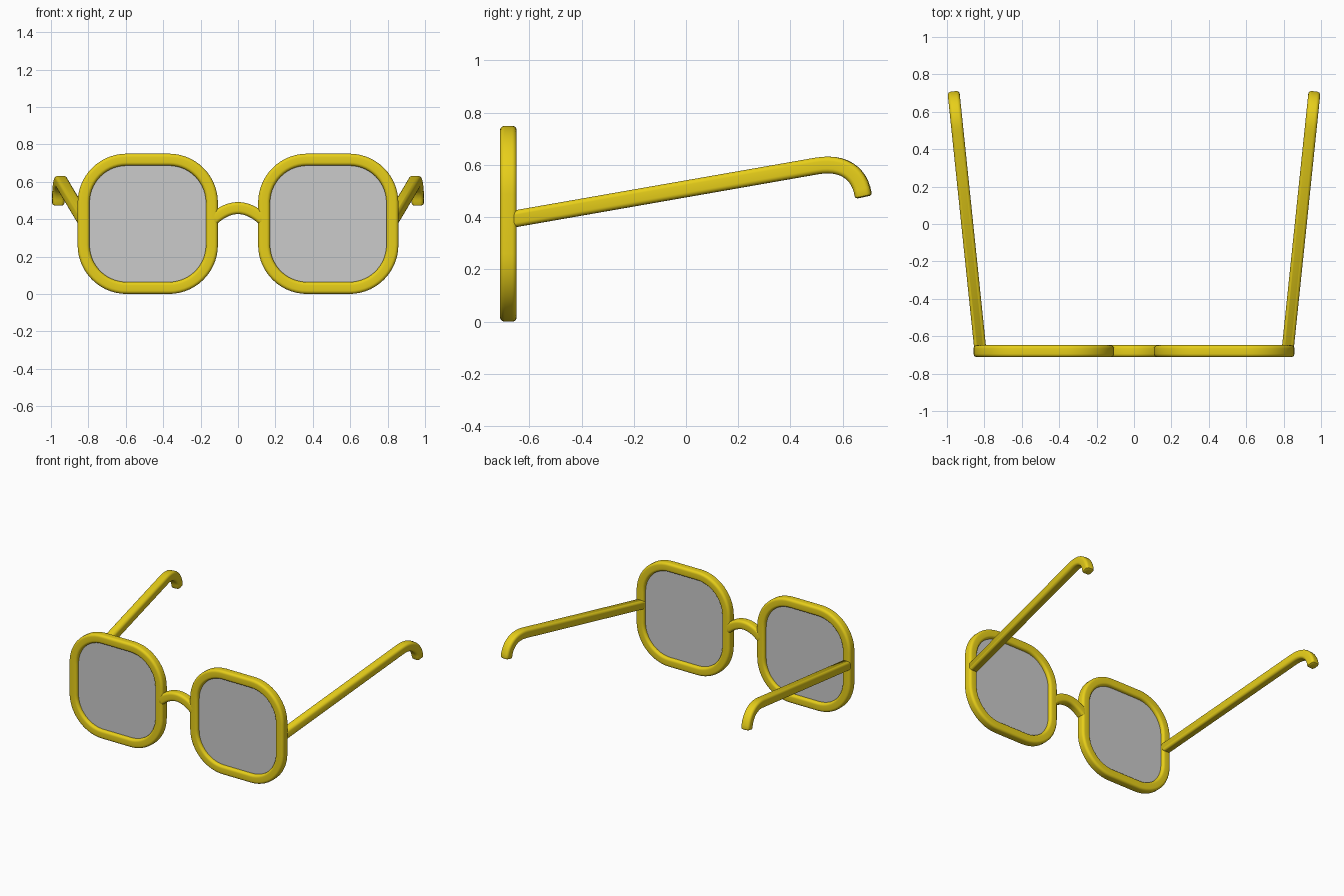
import bpy, bmesh
from math import sin, cos, pi
from mathutils import Vector

if "Cube" in bpy.data.objects:
    bpy.data.objects.remove(bpy.data.objects["Cube"])

HALF = 0.032      # half thickness of the frame wire
RIM_X, RIM_Y, RIM_Z = 0.4825, -0.68, 0.375

gold = bpy.data.materials.new("gold_yellow")
gold.diffuse_color = (0.80, 0.62, 0.01, 1)
gold.use_nodes = True
gold.node_tree.nodes["Principled BSDF"].inputs["Base Color"].default_value = gold.diffuse_color


def rounded_rect(half, radius, seg):
    pts = []
    for i, (sx, sy) in enumerate([(1, 1), (-1, 1), (-1, -1), (1, -1)]):
        for k in range(seg + 1):
            a = (i + k / seg) * pi / 2
            pts.append((sx * (half - radius) + radius * cos(a),
                        sy * (half - radius) + radius * sin(a)))
    return pts


def finish(name, bm, mat=None):
    bmesh.ops.recalc_face_normals(bm, faces=bm.faces)
    me = bpy.data.meshes.new(name)
    bm.to_mesh(me)
    bm.free()
    ob = bpy.data.objects.new(name, me)
    bpy.context.collection.objects.link(ob)
    if mat:
        me.materials.append(mat)
    bpy.ops.object.select_all(action='DESELECT')
    ob.select_set(True)
    bpy.context.view_layer.objects.active = ob
    bpy.ops.object.shade_smooth_by_angle(angle=0.7)
    return ob


def sweep(name, path, normal, closed=False):
    """Sweep a soft square section along a planar path."""
    bm = bmesh.new()
    path = [Vector(p) for p in path]
    normal = Vector(normal).normalized()
    n = len(path)
    section = rounded_rect(HALF, 0.018, 5)
    rings = []

    def ring(p, side, scale=1.0):
        rings.append([bm.verts.new(p + scale * (side * u + normal * v)) for u, v in section])

    for i, p in enumerate(path):
        a = path[(i - 1) % n] if closed or i else p
        b = path[(i + 1) % n] if closed or i < n - 1 else p
        t = (b - a).normalized()
        side = t.cross(normal).normalized()
        if not closed and i == 0:
            ring(p - t * 0.01, side, 0.75)
        ring(p, side)
        if not closed and i == n - 1:
            ring(p + t * 0.007, side, 0.92)
            ring(p + t * 0.01, side, 0.75)
    m = len(section)
    pairs = list(zip(rings, rings[1:])) + ([(rings[-1], rings[0])] if closed else [])
    for r, s in pairs:
        for k in range(m):
            bm.faces.new((r[k], r[(k + 1) % m], s[(k + 1) % m], s[k]))
    if not closed:
        bm.faces.new(rings[0])
        bm.faces.new(rings[-1])
    return finish(name, bm, gold)


def bezier(p0, p1, p2, p3, n):
    pts = []
    for i in range(n + 1):
        t = i / n
        s = 1 - t
        pts.append([s**3 * a + 3 * s * s * t * b + 3 * s * t * t * c + t**3 * d
                    for a, b, c, d in zip(p0, p1, p2, p3)])
    return pts


for sign, label in ((-1, "right"), (1, "left")):
    # rim around the lens
    outline = rounded_rect(0.375 - HALF, 0.23, 14)
    sweep("rim_" + label,
          [(sign * RIM_X + u, RIM_Y, RIM_Z + v) for u, v in outline], (0, 1, 0), True)

    # thin lens set in the rim
    bm = bmesh.new()
    face = bm.faces.new([bm.verts.new((sign * RIM_X + u, RIM_Y - 0.008, RIM_Z + v))
                         for u, v in rounded_rect(0.325, 0.212, 14)])
    ext = bmesh.ops.extrude_face_region(bm, geom=[face])
    bmesh.ops.translate(bm, vec=(0, 0.016, 0),
                        verts=[g for g in ext["geom"] if isinstance(g, bmesh.types.BMVert)])
    finish("lens_" + label, bm)

    # temple arm leaning outward, with a hooked end
    yz = [(-0.66, 0.393)] + bezier((0.50, 0.596), (0.60, 0.614), (0.665, 0.57), (0.678, 0.487), 12)
    lean = 0.104
    sweep("temple_" + label,
          [(sign * (0.824 + lean * (y + 0.65)), y, z) for y, z in yz],
          (1, -sign * lean, 0))

# arched nose bridge
sweep("bridge",
      [(x, RIM_Y, 0.459 - 3.4 * x * x) for x in [0.135 * i / 10 for i in range(-10, 11)]],
      (0, 1, 0))
